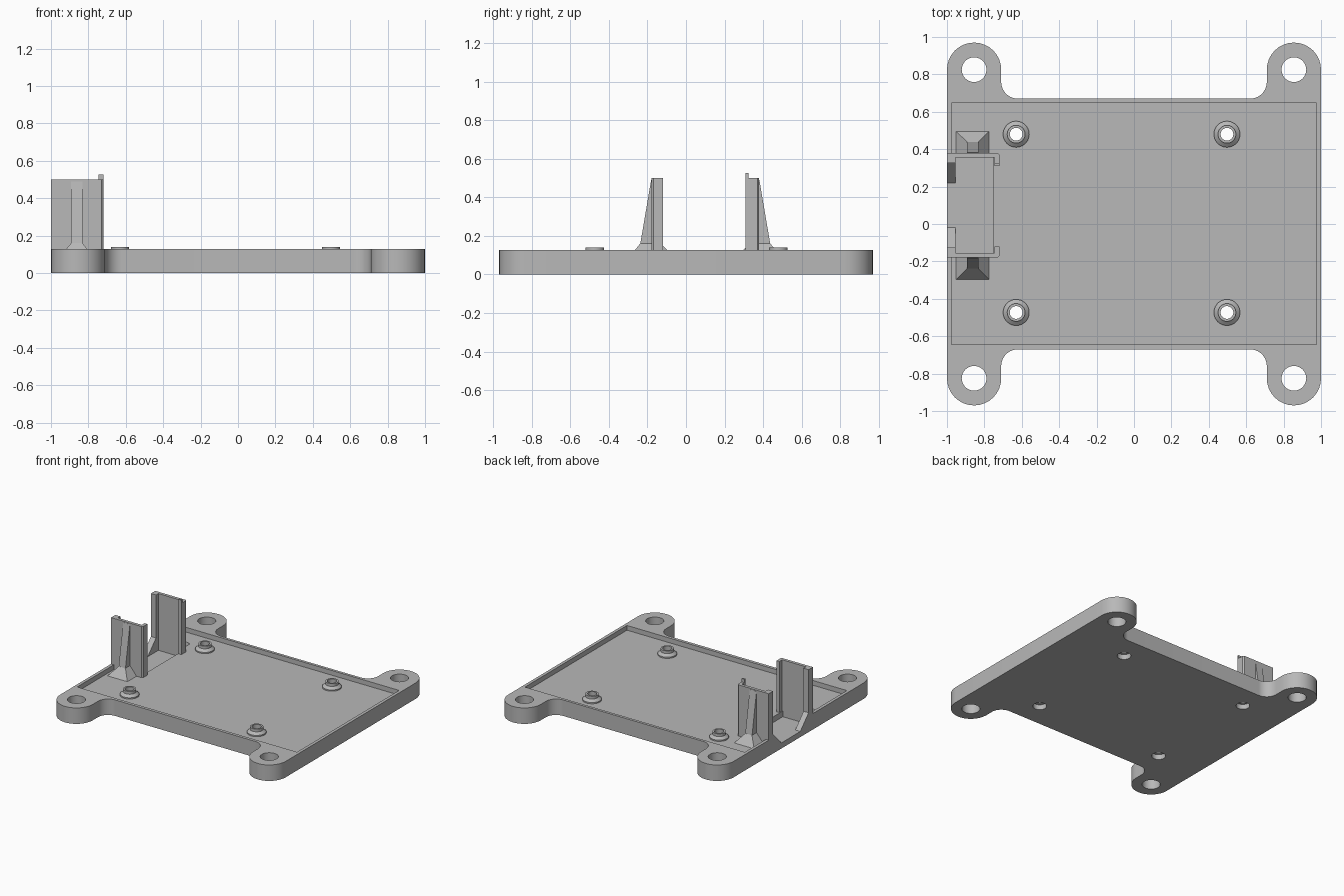
import bpy, bmesh
from math import sin, cos, pi

cube = bpy.data.objects.get("Cube")
if cube:
    bpy.data.objects.remove(cube)

GREY = (0.48, 0.48, 0.48, 1)
mat = bpy.data.materials.new("light_grey_plastic")
mat.use_nodes = True
mat.diffuse_color = GREY
mat.node_tree.nodes["Principled BSDF"].inputs["Base Color"].default_value = GREY

HEIGHT, FLOOR, POCKET = 0.128, 0.09, 0.045
MID_Y = 0.1                      # symmetry line of the two rails


def finish(name, bm):
    bmesh.ops.recalc_face_normals(bm, faces=bm.faces)
    mesh = bpy.data.meshes.new(name)
    bm.to_mesh(mesh)
    bm.free()
    mesh.materials.append(mat)
    ob = bpy.data.objects.new(name, mesh)
    bpy.context.collection.objects.link(ob)
    return ob


def prism(name, points, low, high, axis="z"):
    """Extrude an outline along z (points are x, y) or x (points are y, z)."""
    bm = bmesh.new()
    place = (lambda p, h: (p[0], p[1], h)) if axis == "z" else (lambda p, h: (h, p[0], p[1]))
    face = bm.faces.new([bm.verts.new(place(p, low)) for p in points])
    new = bmesh.ops.extrude_face_region(bm, geom=[face])["geom"]
    step = place((0, 0), high - low)
    bmesh.ops.translate(bm, vec=step, verts=[v for v in new if isinstance(v, bmesh.types.BMVert)])
    return finish(name, bm)


def box(name, x, y, z):
    return prism(name, [(x[0], y[0]), (x[1], y[0]), (x[1], y[1]), (x[0], y[1])], *z)


def hull(name, points):
    bm = bmesh.new()
    for p in points:
        bm.verts.new(p)
    bmesh.ops.convex_hull(bm, input=bm.verts)
    return finish(name, bm)


def arc(cx, cy, r, start, end, n=16):
    return [(cx + r * cos(start + (end - start) * i / n),
             cy + r * sin(start + (end - start) * i / n)) for i in range(n + 1)]


def disc(name, x, y, r, low, high):
    return prism(name, arc(x, y, r, 0, 2 * pi, 40)[:-1], low, high)


def smooth(ob):
    bpy.ops.object.select_all(action="DESELECT")
    ob.select_set(True)
    bpy.context.view_layer.objects.active = ob
    bpy.ops.object.shade_smooth_by_angle(angle=0.5)


def cut(ob, cutter):
    mod = ob.modifiers.new("cut", "BOOLEAN")
    mod.operation, mod.solver, mod.object = "DIFFERENCE", "EXACT", cutter
    bpy.context.view_layer.objects.active = ob
    bpy.ops.object.modifier_apply(modifier=mod.name)
    bpy.data.objects.remove(cutter)


# Base plate: one ear with its fillet, repeated at four corners
ear = arc(0.855, 0.825, 0.145, 0, pi) + arc(0.62, 0.76, 0.09, 0, -pi / 2)
left_half = ear + [(-x, y) for x, y in reversed(ear)]
plate = prism("base_plate", left_half + [(x, -y) for x, y in reversed(left_half)], 0, HEIGHT)

# Recessed floor, open side notch and pocket between the rails
cut(plate, box("recess", (-0.975, 0.975), (-0.645, 0.648), (FLOOR, 0.3)))
cut(plate, box("notch", (-1.1, -0.955), (-0.18, 0.38), (POCKET, 0.3)))
cut(plate, box("pocket", (-0.96, -0.75), (-0.155, 0.355), (POCKET, 0.3)))

# Mounting holes in the ears
for x in (-0.855, 0.855):
    for y in (-0.825, 0.825):
        cut(plate, disc("hole", x, y, 0.066, -0.1, 0.3))

# Standoffs: stepped rings over counterbored holes
ring = [(0.034, FLOOR - 0.01), (0.07, FLOOR - 0.01), (0.07, FLOOR + 0.01), (0.048, 0.118),
        (0.048, 0.14), (0.034, 0.14)]
for i, (x, y) in enumerate([(x, y) for x in (-0.63, 0.497) for y in (-0.473, 0.48)]):
    cut(plate, disc("bore", x, y, 0.034, -0.1, 0.3))
    cut(plate, disc("counterbore", x, y, 0.05, -0.1, 0.04))
    bm = bmesh.new()
    loops = [[bm.verts.new((x + px, y + py, z)) for px, py in arc(0, 0, r, 0, 2 * pi, 40)[:-1]]
             for r, z in ring]
    for a, b in zip(loops, loops[1:] + loops[:1]):
        for k in range(40):
            j = (k + 1) % 40
            bm.faces.new((a[k], a[j], b[j], b[k]))
    smooth(finish(f"standoff_{i + 1}", bm))
smooth(plate)

# Rails: C-shaped uprights mirrored about the pocket, with braces outside
channel = [(-1, -0.18), (-0.73, -0.18), (-0.72, -0.17), (-0.72, -0.12), (-0.745, -0.12),
           (-0.745, -0.155), (-0.955, -0.155), (-0.955, -0.125), (-1, -0.125)]
ramp = [(-0.18, POCKET), (-0.02, POCKET), (-0.125, 0.155), (-0.18, 0.155)]
for side, flip in (("front", False), ("rear", True)):
    def my(y):
        return 2 * MID_Y - y if flip else y

    prism(side + "_rail", [(x, my(y)) for x, y in channel], POCKET, 0.5)
    prism(side + "_rail_ramp", [(my(y), z) for y, z in ramp], -1, -0.955, "x")
    hull(side + "_brace_foot",
         [(x, my(y), FLOOR - 0.005) for x in (-0.955, -0.77) for y in (-0.3, -0.17)]
         + [(x, my(y), 0.16) for x in (-0.892, -0.832) for y in (-0.238, -0.17)])
    hull(side + "_brace",
         [(x, my(y), z) for x in (-0.892, -0.832)
          for y, z in ((-0.238, 0.155), (-0.17, 0.155), (-0.181, 0.49), (-0.17, 0.49))])

# Small catch on top of the rear rail lip
box("rear_rail_catch", (-0.745, -0.72), (0.31, 0.325), (POCKET + 0.02, 0.527))
